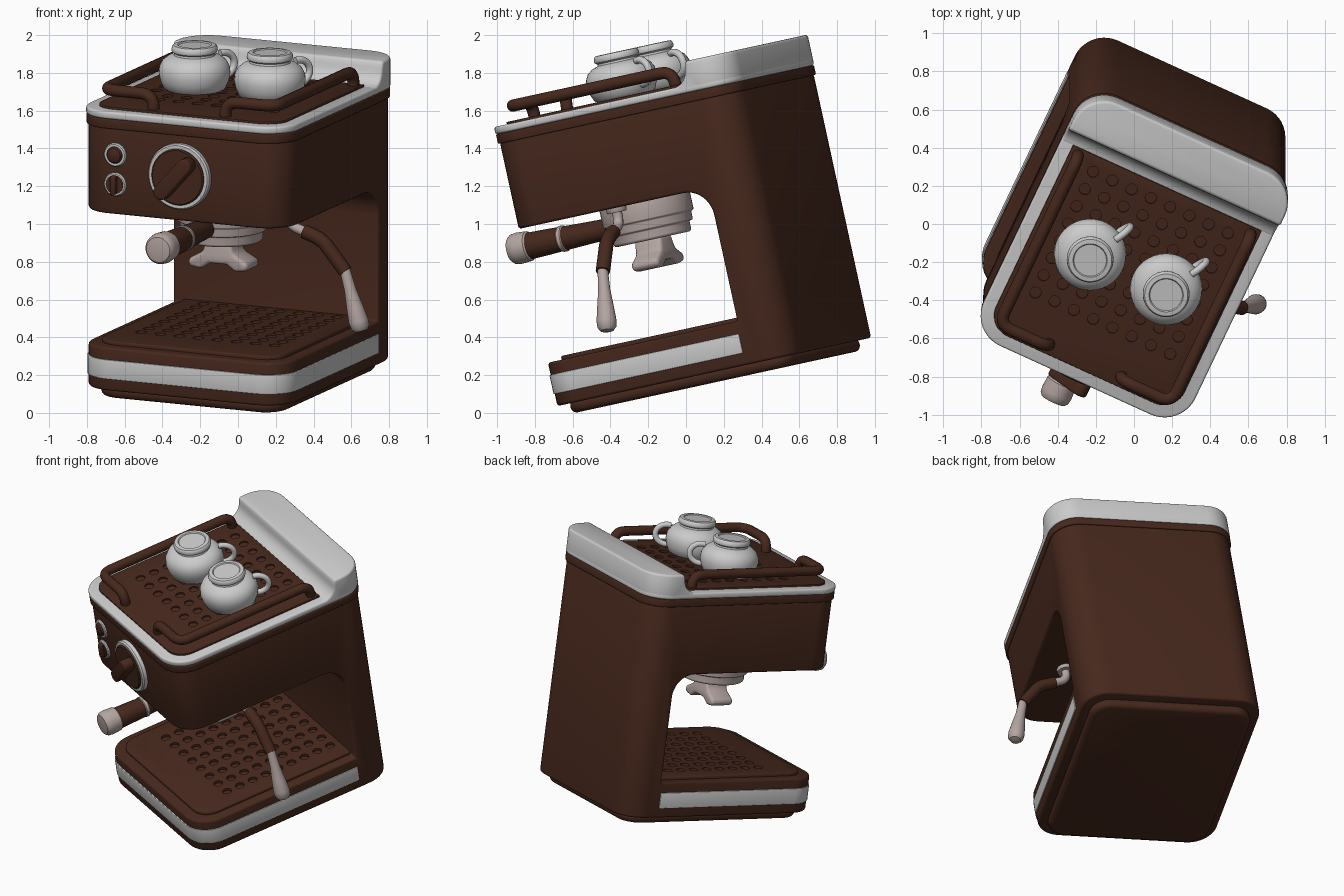
import bpy, bmesh
from math import sin, cos, pi, radians
from mathutils import Matrix, Vector

if "Cube" in bpy.data.objects:
    bpy.data.objects.remove(bpy.data.objects["Cube"])

# Whole machine is leaned and turned: built upright, then placed by this matrix
PLACE = (Matrix.Rotation(radians(12.3), 4, 'X') @ Matrix.Rotation(radians(-25), 4, 'Z')
         @ Matrix.Translation((-.08, .175, .125)))


def material(name, rgb):
    m = bpy.data.materials.new(name)
    m.diffuse_color = (*rgb, 1)
    m.use_nodes = True
    m.node_tree.nodes["Principled BSDF"].inputs["Base Color"].default_value = m.diffuse_color
    return m


BROWN = material("brown", (.062, .021, .012))
STEEL = material("warm_steel", (.46, .38, .36))


def add(name, bm, mat=None, bevel=0, seg=3):
    bmesh.ops.recalc_face_normals(bm, faces=bm.faces)
    me = bpy.data.meshes.new(name)
    bm.to_mesh(me)
    bm.free()
    ob = bpy.data.objects.new(name, me)
    bpy.context.collection.objects.link(ob)
    if mat:
        me.materials.append(mat)
    if bevel:
        soften(ob, bevel, seg)
    return ob


def soften(ob, width, seg=3):
    b = ob.modifiers.new("bevel", 'BEVEL')
    b.width, b.segments, b.limit_method, b.angle_limit = width, seg, 'ANGLE', radians(40)


def boolean(ob, cutter, op='DIFFERENCE'):
    m = ob.modifiers.new("bool", 'BOOLEAN')
    m.operation, m.object, m.solver = op, cutter, 'EXACT'
    cutter.hide_render = True


def outline(hw, y0, y1, rf, rb, n=10):
    """Rectangle with rounded front and back corners."""
    pts = []
    for cx, cy, r, a in ((hw, y1, rb, 0), (-hw, y1, rb, 1), (-hw, y0, rf, 2), (hw, y0, rf, 3)):
        sx, sy = (1 if cx > 0 else -1), (1 if a < 2 else -1)
        if r == 0:
            pts.append((cx, cy))
            continue
        for i in range(n + 1):
            t = (a + i / n) * pi / 2
            pts.append((cx - sx * r + r * cos(t), cy - sy * r + r * sin(t)))
    return pts


def solid(name, pts, a, b, axis='z', mat=None, bevel=0, seg=3):
    """Extrude a 2D outline between a and b along an axis."""
    put = {'z': lambda p, t: (p[0], p[1], t), 'x': lambda p, t: (t, p[0], p[1]),
           'y': lambda p, t: (p[0], t, p[1])}[axis]
    bm = bmesh.new()
    lo = [bm.verts.new(put(p, a)) for p in pts]
    hi = [bm.verts.new(put(p, b)) for p in pts]
    bm.faces.new(lo)
    bm.faces.new(hi)
    for i in range(len(pts)):
        j = (i + 1) % len(pts)
        bm.faces.new((lo[i], lo[j], hi[j], hi[i]))
    return add(name, bm, mat, bevel, seg)


def lathe(name, prof, loc, axis=(0, 0, 1), mat=None, bevel=0, n=40):
    """Spin (radius, height) points about an axis through loc, with end caps."""
    rot = Vector(axis).to_track_quat('Z', 'Y')
    bm = bmesh.new()
    rings = [[bm.verts.new(Vector(loc) + rot @ Vector((r * cos(2 * pi * i / n), r * sin(2 * pi * i / n), z)))
              for i in range(n)] for r, z in prof]
    for p, q in zip(rings, rings[1:]):
        for i in range(n):
            j = (i + 1) % n
            bm.faces.new((p[i], p[j], q[j], q[i]))
    bm.faces.new(rings[0])
    bm.faces.new(rings[-1])
    return add(name, bm, mat, bevel)


def tube(name, pts, r, mat=None, fillet=.06):
    """Round tube along a polyline with filleted corners."""
    P = [Vector(p) for p in pts]
    path = [P[0]]
    for a, b, c in zip(P, P[1:], P[2:]):
        s, e = b + (a - b).normalized() * fillet, b + (c - b).normalized() * fillet
        path += [s.lerp(b, t / 8).lerp(b.lerp(e, t / 8), t / 8) for t in range(9)]
    path.append(P[-1])
    cu = bpy.data.curves.new(name, 'CURVE')
    cu.dimensions, cu.bevel_depth, cu.bevel_resolution, cu.use_fill_caps = '3D', r, 4, True
    sp = cu.splines.new('POLY')
    sp.points.add(len(path) - 1)
    for q, p in zip(sp.points, path):
        q.co = (*p, 1)
    if mat:
        cu.materials.append(mat)
    ob = bpy.data.objects.new(name, cu)
    bpy.context.collection.objects.link(ob)
    return ob


def holes(name, z0, z1, y0, y1, rows, r=.03, cols=8, hw=.39):
    bm = bmesh.new()
    for i in range(cols):
        for j in range(rows):
            bmesh.ops.create_cone(bm, cap_ends=True, segments=16, radius1=r, radius2=r, depth=z1 - z0,
                                  matrix=Matrix.Translation((-hw + 2 * hw * i / (cols - 1),
                                                             y0 + (y1 - y0) * j / (rows - 1), (z0 + z1) / 2)))
    return add(name, bm)


# Body with arched opening
body = solid("body", outline(.6, -.72, .72, .17, .17), .055, 1.49, mat=BROWN)
arch = [(-2, .29), (.47, .29)] + [(.32 + .15 * cos(t * pi / 20), .865 + .15 * sin(t * pi / 20))
                                 for t in range(11)] + [(-2, 1.015)]
boolean(body, solid("opening_cutter", arch, -1, 1, 'x'))
soften(body, .015)
solid("foot", outline(.54, -.66, .66, .13, .13), 0, .07, mat=BROWN, bevel=.03)
solid("base_band", outline(.606, -.726, .468, .175, 0), .12, .224, bevel=.004)

# Drip tray with holes
tray = solid("drip_tray", outline(.535, -.65, .47, .12, 0), .28, .31, mat=BROWN, bevel=.008)
boolean(tray, holes("tray_cutter", .292, .4, -.38, .4, 9))

# Top: lip, rim, perforated plate and raised back cap
solid("top_lip", outline(.61, -.73, .73, .175, .175), 1.478, 1.53, mat=BROWN, bevel=.006)
solid("top_rim", outline(.612, -.732, .732, .178, .178), 1.53, 1.57, bevel=.012)
plate = solid("cup_plate", outline(.545, -.665, .41, .12, 0), 1.562, 1.582, mat=BROWN, bevel=.004)
boolean(plate, holes("plate_cutter", 1.571, 1.7, -.39, .325, 8))
cove = [(.5 - .1 * sin(t * pi / 12), 1.67 - .1 * cos(t * pi / 12)) for t in range(6, -1, -1)]
cove = [(.40 + .09 * sin(t * pi / 12), 1.66 - .09 * cos(t * pi / 12)) for t in range(7)]
cap = solid("back_cap", cove + [(.50, 1.695), (.9, 1.695), (.9, 1.54), (.40, 1.54)], -1, 1, 'x')
boolean(cap, solid("cap_cutter", outline(.612, -.732, .732, .178, .178), 1.5, 1.8), 'INTERSECT')
soften(cap, .02)

# Cup rails
for side, s in (("left", -1), ("right", 1)):
    tube(side + "_rail", [(s * .21, -.61, 1.57), (s * .21, -.61, 1.66), (s * .5, -.61, 1.66),
                          (s * .5, .37, 1.66), (s * .5, .37, 1.57)], .032, BROWN, .075)

# Upturned cups with handles
cup = [(.15, 0), (.165, .01), (.182, .05), (.19, .09), (.186, .125), (.17, .155), (.14, .178), (.11, .187),
       (.108, .197), (.12, .205), (.123, .215), (.12, .232), (.113, .24), (.09, .242), (.085, .236)]
for side, x in (("left", -.225), ("right", .215)):
    lathe(side + "_cup", cup, (x, -.065, 1.58))
    d = Vector((cos(radians(61)), sin(radians(61)), 0))
    c = Vector((x, -.065, 1.69)) + d * .185
    ring = [c + d * .075 * cos(t * pi / 12) + Vector((0, 0, .065 * sin(t * pi / 12))) for t in range(-7, 8)]
    tube(side + "_cup_handle", ring, .019, None, .004)

# Front controls
F = (0, -1, 0)
lathe("dial_ring", [(.178, 0), (.178, .03), (.17, .04), (.15, .04)], (0, -.715, 1.26), F)
lathe("dial", [(.152, 0), (.152, .045), (.145, .052)], (0, -.715, 1.26), F, BROWN)
grip = []
for k in range(18):
    t = pi * (k if k < 9 else k - 1) / 8 - pi / 2 - (pi / 8 if k >= 9 else 0) + (pi / 8 if k >= 9 else 0)
    px, pz = (.1 if k < 9 else -.1) + .042 * cos(t), .042 * sin(t)
    a = radians(48)
    grip.append((px * cos(a) - pz * sin(a), 1.26 + px * sin(a) + pz * cos(a)))
solid("dial_grip", grip, -.84, -.76, 'y', BROWN, .012)
for name, z in (("lamp", 1.34), ("switch", 1.18)):
    lathe(name + "_ring", [(.064, 0), (.064, .014), (.058, .02), (.046, .02)], (-.38, -.715, z), F)
lathe("lamp", [(.046, 0), (.046, .02), (.038, .032), (.02, .039), (.004, .041)], (-.38, -.715, 1.34), F, BROWN)
lathe("switch", [(.05, 0), (.05, .024)], (-.38, -.715, 1.18), F, BROWN)
solid("switch_lever", [(-.395, 1.13), (-.365, 1.13), (-.365, 1.23), (-.395, 1.23)], -.765, -.73, 'y', BROWN, .008)

# Brew group, spout and filter handle
G = (0, -.185, 0)
lathe("group_head", [(.2, .81), (.21, .82), (.21, .865), (.23, .87), (.23, .915), (.245, .92), (.245, 1.03)],
      G, mat=STEEL, bevel=.006)
half = [(.05, .69), (.1, .655), (.17, .665), (.175, .705), (.09, .75), (.07, .82)]
solid("twin_spout", half + [(-x, z) for x, z in reversed(half)], -.265, -.105, 'y', STEEL, .02)
H = (0, -.38, .915)
lathe("handle_neck", [(.035, -.05), (.035, .1)], H, F, STEEL)
lathe("handle_grip", [(.04, .02), (.055, .04), (.06, .2), (.068, .4), (.072, .53)], H, F, BROWN, .005)
lathe("handle_ring", [(.064, .3), (.07, .305), (.07, .325), (.066, .33)], H, F, STEEL)
lathe("handle_end", [(.07, .51), (.08, .52), (.084, .58), (.08, .61), (.068, .625), (.04, .63)], H, F, STEEL)

# Steam wand
V = -.18
lathe("wand_flange", [(.05, .99), (.055, 1.0), (.055, 1.02)], (.38, V, 0), mat=STEEL)
tube("wand_pipe", [(.38, V, 1.02), (.38, V, .925), (.57, V, .86)], .027, STEEL, .05)
tube("wand_grip", [(.47, V, .895), (.575, V, .86), (.71, V, .70)], .038, BROWN, .05)
tip = Vector((.095, -.005, -.315))
lathe("wand_tip", [(.024, -.03), (.028, 0), (.032, .1), (.045, .2), (.053, .27), (.05, .305), (.035, .325), (.01, .33)],
      (.71, V, .70), tip, STEEL)

# Bake modifiers, drop cutters, smooth shading, final placement
dg = bpy.context.evaluated_depsgraph_get()
obs = list(bpy.context.collection.objects)
baked = {o: bpy.data.meshes.new_from_object(o.evaluated_get(dg)) for o in obs
         if o.type == 'MESH' and not o.hide_render}
for o in obs:
    if o.hide_render:
        bpy.data.objects.remove(o)
        continue
    if o in baked:
        o.modifiers.clear()
        o.data = baked[o]
        o.data.shade_smooth()
        o.data.set_sharp_from_angle(angle=radians(35))
    o.matrix_world = PLACE
